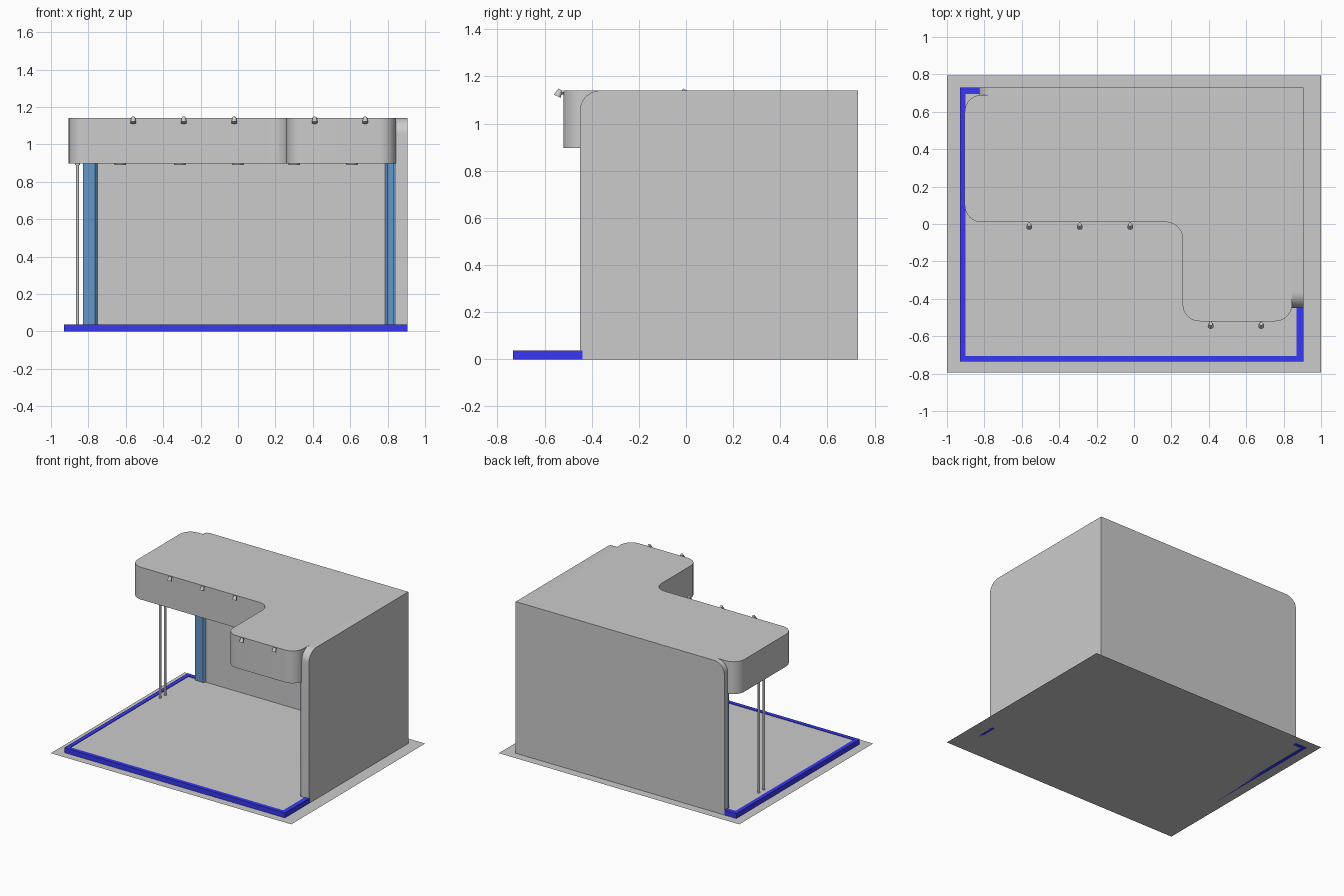
import bpy, bmesh, math
from mathutils import Vector, Matrix

if "Cube" in bpy.data.objects:
    bpy.data.objects.remove(bpy.data.objects["Cube"])


def material(name, rgb):
    m = bpy.data.materials.new(name)
    m.diffuse_color = (*rgb, 1)
    m.use_nodes = True
    m.node_tree.nodes["Principled BSDF"].inputs["Base Color"].default_value = m.diffuse_color
    return m


BLUE = material("bright_blue", (0.04, 0.04, 0.9))
NAVY = material("dark_blue", (0.13, 0.31, 0.58))


def finish(name, bm, mat=None):
    bmesh.ops.recalc_face_normals(bm, faces=bm.faces)
    for f in bm.faces:
        f.smooth = True
    me = bpy.data.meshes.new(name)
    bm.to_mesh(me)
    bm.free()
    me.set_sharp_from_angle(angle=math.radians(30))
    if mat:
        me.materials.append(mat)
    ob = bpy.data.objects.new(name, me)
    bpy.context.collection.objects.link(ob)
    return ob


def fillet(points, steps=10):
    """Round right-angled corners; each point is (u, v, radius)."""
    out = []
    for i, (u, v, r) in enumerate(points):
        p = Vector((u, v))
        if not r:
            out.append(p)
            continue
        a = (Vector(points[i - 1][:2]) - p).normalized() * r
        b = (Vector(points[(i + 1) % len(points)][:2]) - p).normalized() * r
        c = p + a + b
        for k in range(steps + 1):
            t = math.pi / 2 * k / steps
            out.append(c - b * math.cos(t) - a * math.sin(t))
    return out


def prism(name, outline, lo, hi, axis="z", mat=None):
    """Extrude a 2D outline between lo and hi along an axis."""
    place = {"x": lambda p, d: (d, p.x, p.y),
             "y": lambda p, d: (p.x, d, p.y),
             "z": lambda p, d: (p.x, p.y, d)}[axis]
    bm = bmesh.new()
    a = [bm.verts.new(place(p, lo)) for p in outline]
    b = [bm.verts.new(place(p, hi)) for p in outline]
    bm.faces.new(a)
    bm.faces.new(b)
    n = len(a)
    for i in range(n):
        j = (i + 1) % n
        bm.faces.new((a[i], a[j], b[j], b[i]))
    return finish(name, bm, mat)


def flat(*pts):
    return [Vector(p) for p in pts]


def rod(name, p, q, r1, r2, sides=16):
    p, q = Vector(p), Vector(q)
    d = q - p
    bm = bmesh.new()
    m = Matrix.Translation((p + q) / 2) @ d.to_track_quat("Z", "Y").to_matrix().to_4x4()
    bmesh.ops.create_cone(bm, cap_ends=True, segments=sides, radius1=r1,
                          radius2=r2, depth=d.length, matrix=m)
    return finish(name, bm)


# Ground sheet
bm = bmesh.new()
vs = [bm.verts.new((x, y, 0)) for x, y in
      ((-1, -0.795), (1, -0.795), (1, 0.795), (-1, 0.795))]
bm.faces.new(vs)
finish("ground_sheet", bm)

# Raised floor and its blue edging
prism("floor", flat((-0.90, -0.705), (0.87, -0.705), (0.87, 0.70), (-0.90, 0.70)), 0, 0.033)
prism("floor_edging", flat((-0.93, 0.73), (-0.93, -0.735), (0.905, -0.735), (0.905, -0.44),
                           (0.87, -0.44), (0.87, -0.705), (-0.90, -0.705), (-0.90, 0.695),
                           (-0.83, 0.695), (-0.83, 0.73)), 0, 0.037, "z", BLUE)

# Walls with one rounded top corner each
prism("right_wall", fillet([(-0.45, 0, 0), (0.73, 0, 0), (0.73, 1.14, 0), (-0.45, 1.14, 0.085)]),
      0.845, 0.905, "x")
prism("back_wall", fillet([(-0.83, 0, 0), (0.85, 0, 0), (0.85, 1.14, 0), (-0.83, 1.14, 0.085)]),
      0.69, 0.73, "y")

# L-shaped canopy
R = 0.09
prism("canopy", fillet([(-0.905, 0.69, R), (-0.905, 0.01, R), (0.26, 0.01, R),
                        (0.26, -0.52, R), (0.845, -0.52, R), (0.845, 0.69, 0)]), 0.897, 1.14)

# Blue pilasters at the wall ends and in the corner
prism("left_pilaster", flat((-0.83, 0.69), (-0.83, 0.675), (-0.765, 0.675), (-0.75, 0.69)),
      0.03, 0.9, "z", NAVY)
prism("corner_pilaster", flat((0.785, 0.69), (0.80, 0.675), (0.845, 0.675), (0.845, 0.69)),
      0.03, 0.9, "z", NAVY)
prism("front_pilaster", flat((0.845, -0.45), (0.832, -0.445), (0.832, -0.385), (0.845, -0.37)),
      0.03, 0.9, "z", NAVY)

# Thin support poles
for i, y in enumerate((0.30, 0.36)):
    rod(f"pole_{i}", (-0.858, y, 0.03), (-0.858, y, 0.9), 0.008, 0.008)
    rod(f"pole_cap_{i}", (-0.858, y, 0.89), (-0.858, y, 0.9), 0.013, 0.013)

# Small tilted spotlights on the canopy front
for i, (x, y) in enumerate([(-0.56, 0.01), (-0.29, 0.01), (-0.02, 0.01),
                            (0.41, -0.52), (0.68, -0.52)]):
    rod(f"spotlight_{i}", (x, y - 0.026, 1.116), (x, y - 0.013, 1.144), 0.016, 0.01)
    rod(f"spotlight_bracket_{i}", (x, y + 0.005, 1.128), (x, y - 0.018, 1.128), 0.005, 0.005, 8)

# Downlights under the canopy
for i, (x, y) in enumerate([(-0.63, 0.2), (-0.31, 0.2), (0.0, 0.2), (0.30, 0.2),
                            (-0.63, 0.5), (-0.31, 0.5), (0.0, 0.5), (0.30, 0.5),
                            (0.61, 0.2), (0.61, -0.2)]):
    rod(f"downlight_{i}", (x, y, 0.89), (x, y, 0.9), 0.03, 0.033)
